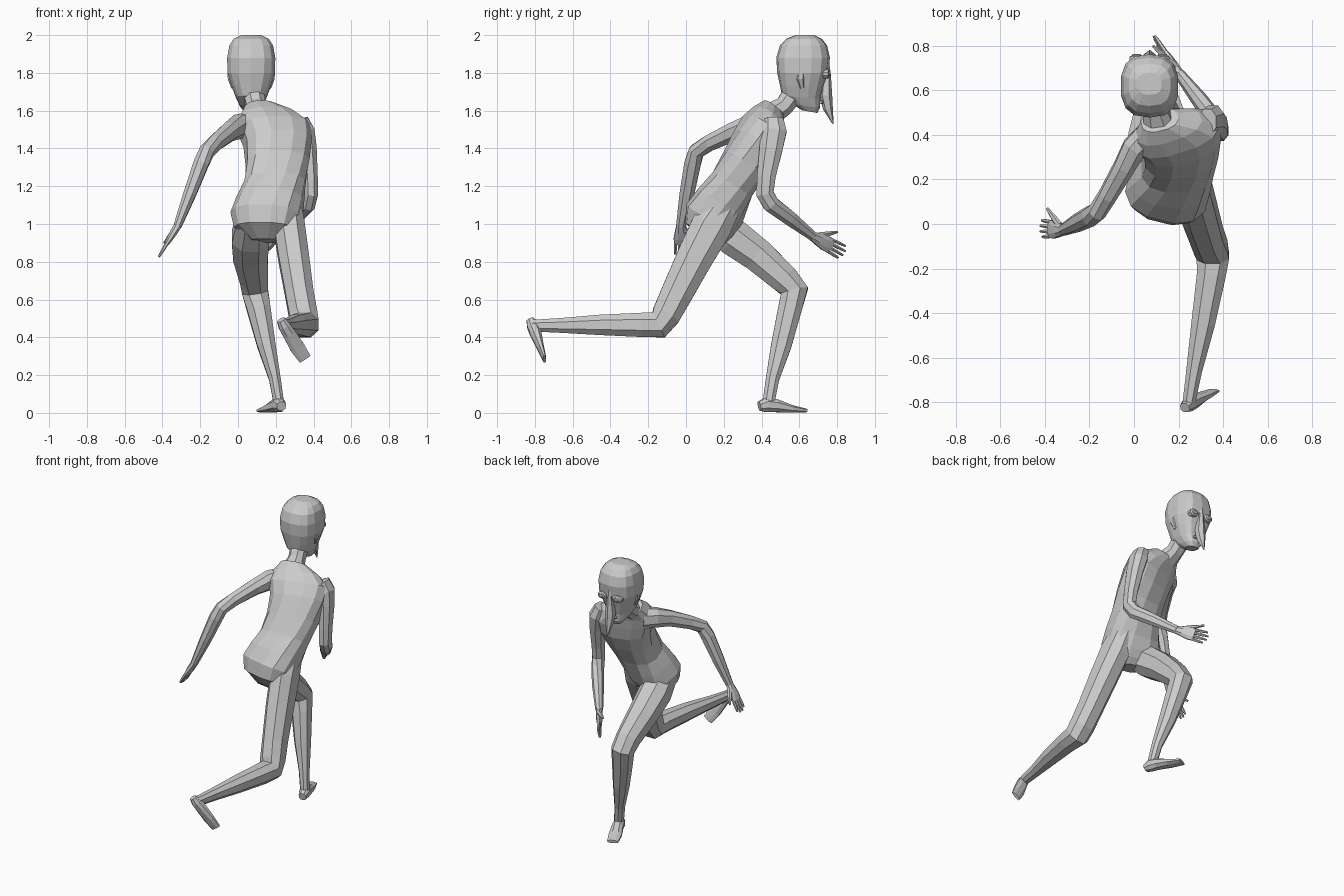
import bpy, bmesh, math
from mathutils import Vector as V, Matrix


def skin(name, rings):
    """Join closed rings of points into a capped, flat-faced tube."""
    bm = bmesh.new()
    rows = [[bm.verts.new(p) for p in r] for r in rings]
    n = len(rows[0])
    for a, b in zip(rows, rows[1:]):
        for i in range(n):
            j = (i + 1) % n
            bm.faces.new((a[i], a[j], b[j], b[i]))
    bm.faces.new(rows[0][::-1])
    bm.faces.new(rows[-1])
    bmesh.ops.recalc_face_normals(bm, faces=bm.faces)
    me = bpy.data.meshes.new(name)
    bm.to_mesh(me)
    bm.free()
    ob = bpy.data.objects.new(name, me)
    bpy.context.collection.objects.link(ob)
    return ob


def ring(c, u, v, a, b, n=8, e=1.0):
    """Super-ellipse section: e below 1 is boxier."""
    pts = []
    for i in range(n):
        t = 2 * math.pi * (i + .5) / n
        x, y = math.cos(t), math.sin(t)
        pts.append(V(c) + u * a * math.copysign(abs(x) ** e, x)
                   + v * b * math.copysign(abs(y) ** e, y))
    return pts


def limb(name, pts, ref, n=8, e=.9):
    """Tube through (x, y, z, half width along ref, half depth)."""
    P = [V(p[:3]) for p in pts]
    seg = [(b - a).normalized() for a, b in zip(P, P[1:])]
    rings = []
    for i, p in enumerate(pts):
        t = (seg[max(i - 1, 0)] + seg[min(i, len(seg) - 1)]).normalized()
        u = V(ref) - t * t.dot(V(ref))
        u.normalize()
        rings.append(ring(P[i], u, t.cross(u), p[3], p[4], n, e))
    return skin(name, rings)


def section(x, y, z, hw, hd, yaw, pitch, n=12, e=.8):
    R = Matrix.Rotation(math.radians(yaw), 3, 'Z')
    p = math.radians(pitch)
    return ring((x, y, z), R @ V((1, 0, 0)),
                R @ V((0, math.cos(p), -math.sin(p))), hw, hd, n, e)


def hand(side, wrist, tip, across, thumb_tip):
    """Flat palm, four fingers and a thumb."""
    w, d = V(wrist), V(tip) - V(wrist)
    ac = (V(across) - d * d.dot(V(across)) / d.length_squared).normalized()
    at = lambda f, s: w + d * f + ac * s
    limb(side + "_palm", [(*at(-.05, 0), .024, .022), (*at(.2, 0), .036, .021),
                          (*at(.4, 0), .044, .018), (*at(.58, 0), .042, .013)], ac)
    for i, f in enumerate((.9, .99, 1.0, .94)):
        s = -.032 + .0213 * i
        limb(f"{side}_finger_{i + 1}", [(*at(.54, s), .0095, .01),
             (*at(.78, s * 1.1), .009, .009), (*at(f, s * 1.15), .006, .006)], ac, 6)
    a, b = at(.15, .018), V(thumb_tip)
    limb(side + "_thumb", [(*a, .018, .016), (*a.lerp(b, .5), .014, .013),
                           (*b, .006, .006)], d, 6)


# Leaning torso: hips and shoulders twist opposite ways
skin("torso", [section(*s) for s in (
    (.15, .14, .91, .08, .07, -14, 10),
    (.145, .125, .97, .165, .13, -14, 18),
    (.15, .145, 1.04, .19, .15, -14, 26),
    (.17, .19, 1.12, .18, .14, -8, 30),
    (.195, .245, 1.21, .165, .125, 0, 32),
    (.21, .31, 1.32, .17, .125, 8, 32),
    (.21, .37, 1.43, .183, .125, 15, 34),
    (.19, .405, 1.51, .2, .11, 18, 36),
    (.155, .435, 1.57, .155, .085, 18, 38),
    (.115, .465, 1.615, .085, .062, 14, 40))])

# Neck and boxy head
limb("neck", [(.11, .45, 1.58, .075, .065), (.095, .52, 1.625, .055, .055),
              (.08, .575, 1.70, .06, .06)], (1, 0, 0))
skin("head", [section(.07, y, z, hw, hd, 0, p, 14, .75) for y, z, hw, hd, p in (
    (.655, 1.595, .038, .04, 10), (.635, 1.625, .06, .075, 8),
    (.61, 1.67, .082, .102, 5), (.613, 1.73, .106, .116, 2),
    (.618, 1.80, .128, .135, 0), (.62, 1.88, .13, .142, 0),
    (.622, 1.945, .118, .125, 0), (.625, 1.98, .095, .095, 0),
    (.63, 2.0, .055, .05, 0))])

# Long pointed nose, brow and eyes
limb("pointed_nose", [(.07, .745, 1.88, .008, .01), (.07, .745, 1.79, .018, .022),
                      (.07, .74, 1.68, .034, .034), (.07, .752, 1.61, .024, .026),
                      (.07, .779, 1.53, .003, .003)], (1, 0, 0), 6)
for s, nm in ((-1, "left"), (1, "right")):
    for part, r, off in (("eye_rim", .034, 0), ("eye", .022, .007)):
        limb(f"{nm}_{part}", [(.07 + s * .058, .725, 1.795, r, r * .75),
                              (.07 + s * .058, .752 + off, 1.795, r, r * .75),
                              (.07 + s * .058, .757 + off, 1.795, r * .7, r * .5)],
             (1, 0, 0), 10, 1)
    limb(nm + "_ear", [(.07 + s * .115, .61, 1.81, .012, .02),
                       (.07 + s * .112, .605, 1.77, .014, .024),
                       (.07 + s * .098, .615, 1.72, .008, .012)], (1, 0, 0), 6)
limb("mouth", [(.04, .712, 1.645, .008, .01), (.07, .722, 1.645, .011, .012),
               (.10, .712, 1.645, .008, .01)], (0, 0, 1), 6)

# Left leg steps forward, right leg trails with the shin level
limb("left_leg", [(.075, .14, 1.02, .09, .09), (.066, .25, .93, .106, .105),
                  (.066, .38, .835, .098, .095), (.085, .52, .71, .08, .082),
                  (.09, .575, .645, .074, .078), (.11, .55, .55, .067, .067),
                  (.15, .505, .36, .052, .058), (.195, .458, .18, .033, .038),
                  (.215, .438, .06, .03, .034)], (1, 0, 0))
limb("right_leg", [(.25, .22, 1.13, .08, .09), (.27, .135, .99, .088, .115),
                   (.295, .045, .82, .086, .103), (.325, -.05, .63, .08, .09),
                   (.345, -.105, .52, .08, .082), (.354, -.145, .465, .078, .078),
                   (.347, -.23, .466, .07, .069), (.31, -.45, .466, .057, .058),
                   (.27, -.66, .463, .038, .042), (.245, -.81, .462, .03, .033)], (1, 0, 0))

# Feet
limb("left_foot", [(.23, .388, .035, .026, .026), (.218, .425, .043, .036, .042),
                   (.2, .475, .038, .038, .037), (.165, .55, .022, .045, .022),
                   (.13, .63, .012, .038, .011)], (.9, .45, 0))
limb("right_foot", [(.228, -.825, .492, .024, .022), (.245, -.81, .46, .034, .034),
                    (.27, -.795, .42, .037, .032), (.315, -.77, .345, .042, .019),
                    (.355, -.749, .285, .036, .01)], (.86, 0, .5))

# Arms
limb("left_arm", [(.06, .40, 1.52, .06, .075), (.0, .34, 1.515, .058, .066),
                  (-.045, .255, 1.49, .05, .054), (-.12, .125, 1.43, .043, .046),
                  (-.165, .055, 1.385, .042, .044), (-.195, .035, 1.32, .043, .047),
                  (-.255, .005, 1.16, .036, .042), (-.32, -.027, .99, .023, .027)], (1, 0, 0))
limb("right_arm", [(.33, .46, 1.55, .045, .06), (.355, .465, 1.49, .055, .072),
                   (.372, .45, 1.40, .048, .066), (.385, .425, 1.25, .04, .053),
                   (.388, .418, 1.16, .038, .05), (.372, .45, 1.105, .039, .047),
                   (.30, .55, 1.03, .037, .041), (.205, .672, .935, .024, .027)], (1, 0, 0))

# Hands
hand("left", (-.32, -.027, .99), (-.42, -.02, .825), (0, 1, 0), (-.39, .07, .90))
hand("right", (.205, .672, .935), (.09, .838, .845), (0, .3, .95), (.085, .80, .957))
